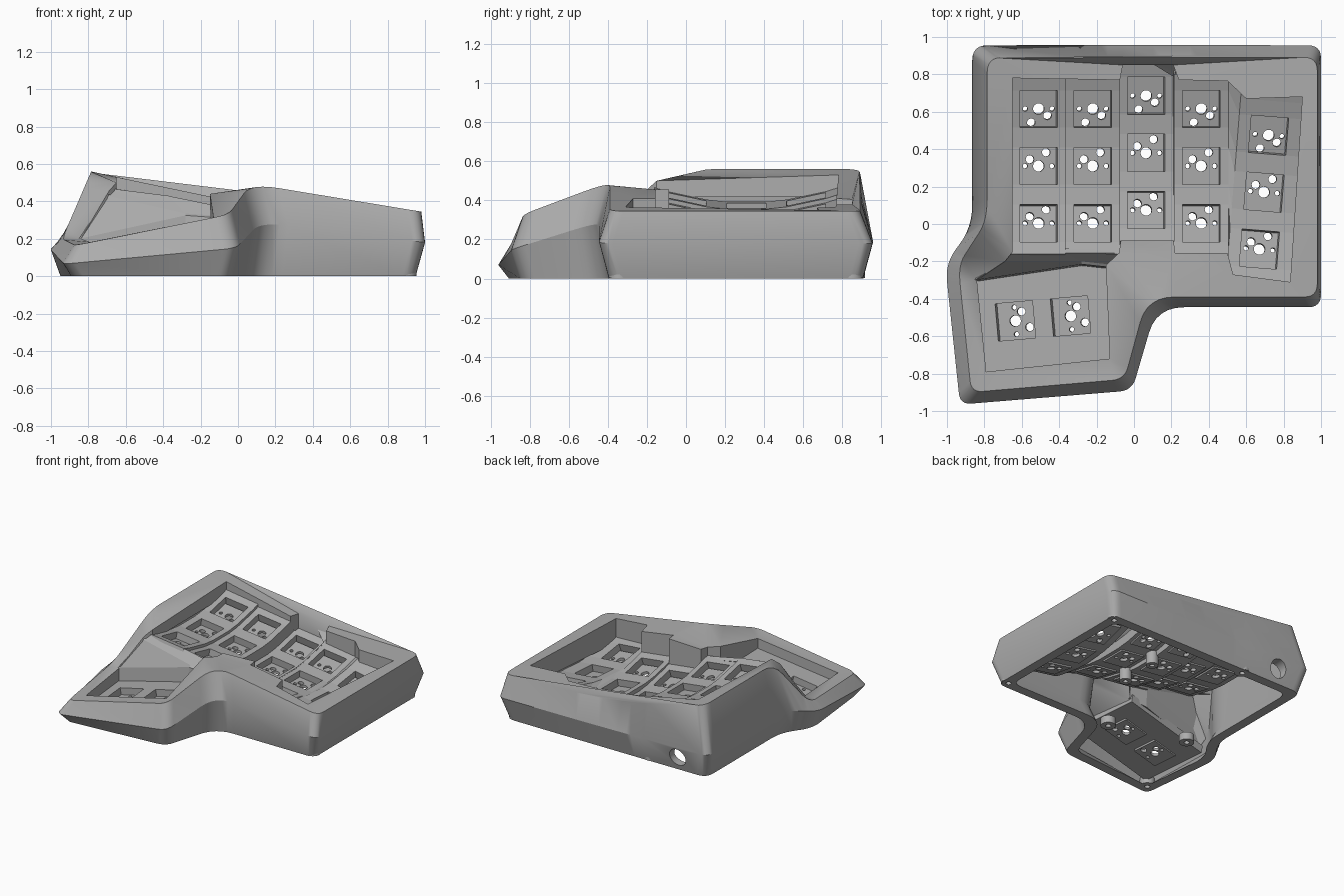
import bpy, bmesh, math
from mathutils import Vector, Matrix

cube = bpy.data.objects.get("Cube")
if cube:
    bpy.data.objects.remove(cube)

grey = bpy.data.materials.new("matte_grey")
grey.use_nodes = True
grey.diffuse_color = (0.42, 0.42, 0.42, 1)
bsdf = next(n for n in grey.node_tree.nodes if n.type == 'BSDF_PRINCIPLED')
bsdf.inputs["Base Color"].default_value = (0.42, 0.42, 0.42, 1)
bsdf.inputs["Roughness"].default_value = 0.7


def activate(obj):
    bpy.ops.object.select_all(action='DESELECT')
    obj.select_set(True)
    bpy.context.view_layer.objects.active = obj


def finish(bm, name, thick=0, smooth=False):
    mesh = bpy.data.meshes.new(name)
    bm.to_mesh(mesh)
    bm.free()
    obj = bpy.data.objects.new(name, mesh)
    bpy.context.collection.objects.link(obj)
    mesh.materials.append(grey)
    if thick:
        mod = obj.modifiers.new("thickness", 'SOLIDIFY')
        mod.thickness, mod.offset = thick, -1
    if smooth:
        activate(obj)
        bpy.ops.object.shade_smooth_by_angle(angle=math.radians(30))
    return obj


def inset(corners, d, zfun):
    """Offset a closed clockwise outline inward with mitred corners."""
    out = []
    for i, p in enumerate(corners):
        a, b = Vector(corners[i - 1][:2]), Vector(corners[(i + 1) % len(corners)][:2])
        q = Vector(p[:2])
        e1, e2 = (q - a).normalized(), (b - q).normalized()
        n1, n2 = Vector((e1.y, -e1.x)), Vector((e2.y, -e2.x))
        m = q + (n1 + n2) * d / (1 + n1.dot(n2))
        out.append((m.x, m.y, zfun(p[2])))
    return out


def rounded(corners, radii, n=7):
    """Replace each corner by a short curve."""
    pts, cs = [], [Vector(c) for c in corners]
    for i, p in enumerate(cs):
        a = p + (cs[i - 1] - p).normalized() * radii[i]
        b = p + (cs[(i + 1) % len(cs)] - p).normalized() * radii[i]
        for k in range(n):
            t = k / (n - 1)
            pts.append(a * (1 - t) ** 2 + p * 2 * t * (1 - t) + b * t * t)
    return pts


def loop(bm, pts):
    vs = [bm.verts.new(p) for p in pts]
    return vs, [bm.edges.new((v, vs[(i + 1) % len(vs)])) for i, v in enumerate(vs)]


def bridge(bm, a, b):
    for i in range(len(a)):
        j = (i + 1) % len(a)
        bm.faces.new((a[i], a[j], b[j], b[i]))


# Key columns: centre, turn, middle height, sideways slope, bow, edges across
LEN = [-.47, -.405, -.205, -.1, .1, .205, .405, .49]


def column(x, y, z, left, right, turn=0):
    return dict(c=(x, y), turn=math.radians(turn), z=z, slope=-.125, bow=.35,
                us=[left, -.1, .1, right], vs=LEN)


columns = [
    column(-.51, .31, .37, -.155, .145),
    column(-.22, .31, .312, -.145, .145),
    column(.065, .38, .195, -.14, .15),
    column(.36, .31, .188, -.145, .145),
    column(.695, .17, .162, -.165, .22, -4.6),
    dict(c=(-.487, -.505), turn=math.radians(5), z=.165, slope=.19, bow=0,
         us=[-.355, -.248, -.048, .048, .248, .36], vs=[-.29, -.1, .1, .28]),
]


def place(c, u, v, z=None):
    r = Matrix.Rotation(c["turn"], 2) @ Vector((u, v))
    if z is None:
        z = c["z"] + c["slope"] * u + c["bow"] * v * v
    return Vector((c["c"][0] + r.x, c["c"][1] + r.y, z))


def floor_z(c, x, y):
    r = Matrix.Rotation(-c["turn"], 2) @ (Vector((x, y)) - Vector(c["c"]))
    return place(c, r.x, r.y).z


# Outer shell corners, clockwise from the back left
radii = [.08, .12, .12, .07, .07, .15, .07, .06, .1, .12]
belt = [(-.865, .955, .2), (-.18, .957, .19), (.22, .957, .185), (1, .955, .18),
        (1, -.445, .18), (.12, -.445, .29), (-.01, -.89, .15), (-.93, -.965, .065),
        (-1.01, -.21, .15), (-.865, -.02, .2)]
rim = [(-.785, .89, .56), (-.18, .892, .42), (.22, .903, .375), (.98, .89, .345),
       (.98, -.39, .345), (.07, -.39, .495), (-.05, -.83, .33), (-.87, -.9, .165),
       (-.94, -.22, .2), (-.785, .02, .56)]
base = inset(belt, .05, lambda z: 0)
rings = [inset(rim, .045, lambda z: z - .06), inset(belt, .08, lambda z: z * .5),
         inset(base, .075, lambda z: 0), base, belt, rim]

# Opening around the key wells: x, y, column index, rim height
opening = [(-.65, .78, 0, .53), (-.075, .77, 1, .41), (-.06, .85, 2, .405), (.21, .85, 2, .378),
           (.24, .77, 3, .378), (.5, .765, 3, .366), (.6, .67, 4, .362), (.9, .68, 4, .35),
           (.835, -.31, 4, .365), (.53, -.27, 4, .41), (.5, -.155, 3, .41),
           (.22, -.155, 3, .455), (.212, -.088, 2, .455), (-.07, -.088, 2, .445),
           (-.08, -.155, 1, .44), (-.15, -.22, 5, .44), (-.13, -.72, 5, .307),
           (-.79, -.79, 5, .182), (-.84, -.3, 5, .2), (-.69, -.2, 0, .455), (-.65, -.15, 0, .5)]

bm = bmesh.new()
loops = [loop(bm, rounded(r, radii)) for r in rings]
for a, b in zip(loops, loops[1:]):
    bridge(bm, a[0], b[0])
upper = loop(bm, [(x, y, z) for x, y, n, z in opening])
lower = loop(bm, [(x, y, floor_z(columns[n], x, y) - .045) for x, y, n, z in opening])
bridge(bm, upper[0], lower[0])
for pair in ((loops[-1], upper), (loops[0], lower)):
    bmesh.ops.triangle_fill(bm, use_beauty=True, edges=pair[0][1] + pair[1][1], normal=(0, 0, 1))
bmesh.ops.recalc_face_normals(bm, faces=bm.faces)
shell = finish(bm, "case_shell")

# Cable port in the back wall and screw holes in the bottom lip
screws = [(.9, .85), (-.3, .86), (.9, -.34), (-.83, -.84), (-.05, -.35), (-.64, -.17)]
bm = bmesh.new()
bmesh.ops.create_cone(bm, cap_ends=True, segments=32, radius1=.07, radius2=.07, depth=.3,
                      matrix=Matrix.Translation((-.58, .93, .11)) @ Matrix.Rotation(math.pi / 2, 4, 'X'))
for x, y in screws[:4]:
    bmesh.ops.create_cone(bm, cap_ends=True, segments=16, radius1=.02, radius2=.02, depth=.08,
                          matrix=Matrix.Translation((x, y, 0)))
cutter = finish(bm, "hole_cutter")
cutter.hide_render = True
mod = shell.modifiers.new("holes", 'BOOLEAN')
mod.operation, mod.solver, mod.object = 'DIFFERENCE', 'EXACT', cutter
activate(shell)
bpy.ops.object.modifier_apply(modifier="holes")
bpy.data.objects.remove(cutter)
activate(shell)
bpy.ops.object.shade_smooth_by_angle(angle=math.radians(30))


# Switch socket floor with its pin holes
def socket_floor(name, c, u0, v0, turn):
    tilt = (place(c, u0, v0 + .1).z - place(c, u0, v0 - .1).z) / .2
    mid = (place(c, u0, v0 + .1).z + place(c, u0, v0 - .1).z) / 2 - .055

    def at(u, v):
        return place(c, u0 + u, v0 + v, mid + c["slope"] * u + tilt * v)

    bm = bmesh.new()
    s = .105
    edges = loop(bm, [at(-s, -s), at(s, -s), at(s, s), at(-s, s)])[1]
    pins = [(0, 0, .03), (-.072, 0, .013), (.072, 0, .013), (.04, .073, .022), (-.047, .036, .022)]
    for x, y, r in pins:
        x, y = Matrix.Rotation(math.radians(turn), 2) @ Vector((x, y))
        ring = [2 * math.pi * k / 16 for k in range(16)]
        edges += loop(bm, [at(x + r * math.cos(t), y + r * math.sin(t)) for t in ring])[1]
    bmesh.ops.triangle_fill(bm, use_beauty=True, edges=edges, normal=(0, 0, 1))
    bm.normal_update()
    bmesh.ops.reverse_faces(bm, faces=[f for f in bm.faces if f.normal.z < 0])
    finish(bm, name, .022)


def strip(bm, a, b):
    for i in range(len(a) - 1):
        bm.faces.new((a[i], b[i], b[i + 1], a[i + 1]))


# Key plates with square openings
for n, c in enumerate(columns):
    label = "thumb" if n == 5 else f"column_{n + 1}"
    bm = bmesh.new()
    us, vs = c["us"], c["vs"]
    grid = [[bm.verts.new(place(c, u, v)) for v in vs] for u in us]
    for i in range(len(us) - 1):
        for j in range(len(vs) - 1):
            if i % 2 and j % 2:
                turn = -90 if n == 5 else 180 if j == 5 else 0
                socket_floor(f"{label}_socket_{i}_{j}", c, (us[i] + us[i + 1]) / 2,
                             (vs[j] + vs[j + 1]) / 2, turn)
            else:
                bm.faces.new((grid[i][j], grid[i + 1][j], grid[i + 1][j + 1], grid[i][j + 1]))
    if n == 4:
        # Far end of the outer column
        tips = [bm.verts.new(place(c, u, .54)) for u in us]
        strip(bm, [col[-1] for col in grid][::-1], tips[::-1])
        bmesh.ops.recalc_face_normals(bm, faces=bm.faces)
        bm.normal_update()
        if sum(f.normal.z for f in bm.faces) < 0:
            bmesh.ops.reverse_faces(bm, faces=bm.faces)
    finish(bm, label + "_plate", .065)

# Webs closing the steps between neighbouring columns
for n in (1, 2, 3):
    bm = bmesh.new()
    a, b = columns[n], columns[n + 1]
    sides = [[bm.verts.new(place(c, u, v)) for v in LEN] for c, u in ((a, a["us"][-1]), (b, b["us"][0]))]
    strip(bm, *sides)
    if n == 3:
        corner = bm.verts.new(place(b, b["us"][0], .54))
        bm.faces.new((sides[0][-1], sides[1][-1], corner))
    finish(bm, f"column_web_{n}", .008)

# Bank between the wells: ledge, steep face, then a wall down to the thumb floor
bm = bmesh.new()
xs = (-.66, -.365, -.08)
edge = [(x, -.155, floor_z(columns[n], x, -.155)) for n, x in zip((0, 0, 1), xs)]
ledge = [(-.7, -.2, .43), (-.28, -.2, .335), (-.14, -.215, .325)]
crest = [(-.85, -.3, .2), (-.28, -.215, .325), (-.14, -.23, .315)]
foot = [(x, y - .01, floor_z(columns[5], x, y) - .03) for x, y, z in crest]
rows = [[bm.verts.new(p) for p in row] for row in (edge, ledge, crest, foot)]
for a, b in zip(rows, rows[1:]):
    strip(bm, a, b)
finish(bm, "thumb_bank", .03)


# Screw bosses and hanging posts inside the case
def tube(name, x, y, z0, z1, r, hole):
    bm = bmesh.new()
    angles = [2 * math.pi * k / 24 for k in range(24)]
    rs = [loop(bm, [(x + q * math.cos(t), y + q * math.sin(t), z) for t in angles])[0]
          for q, z in ((r, z0), (r, z1), (hole, z1), (hole, z0))]
    for k in range(4):
        bridge(bm, rs[k], rs[(k + 1) % 4])
    bmesh.ops.recalc_face_normals(bm, faces=bm.faces)
    finish(bm, name, smooth=True)


for k, (x, y) in enumerate(screws):
    tube(f"screw_boss_{k + 1}", x, y, .002, .06, .055, .02)
for k, y in enumerate((.46, .16)):
    tube(f"board_post_{k + 1}", .215, y, .05, .15, .045, .018)
